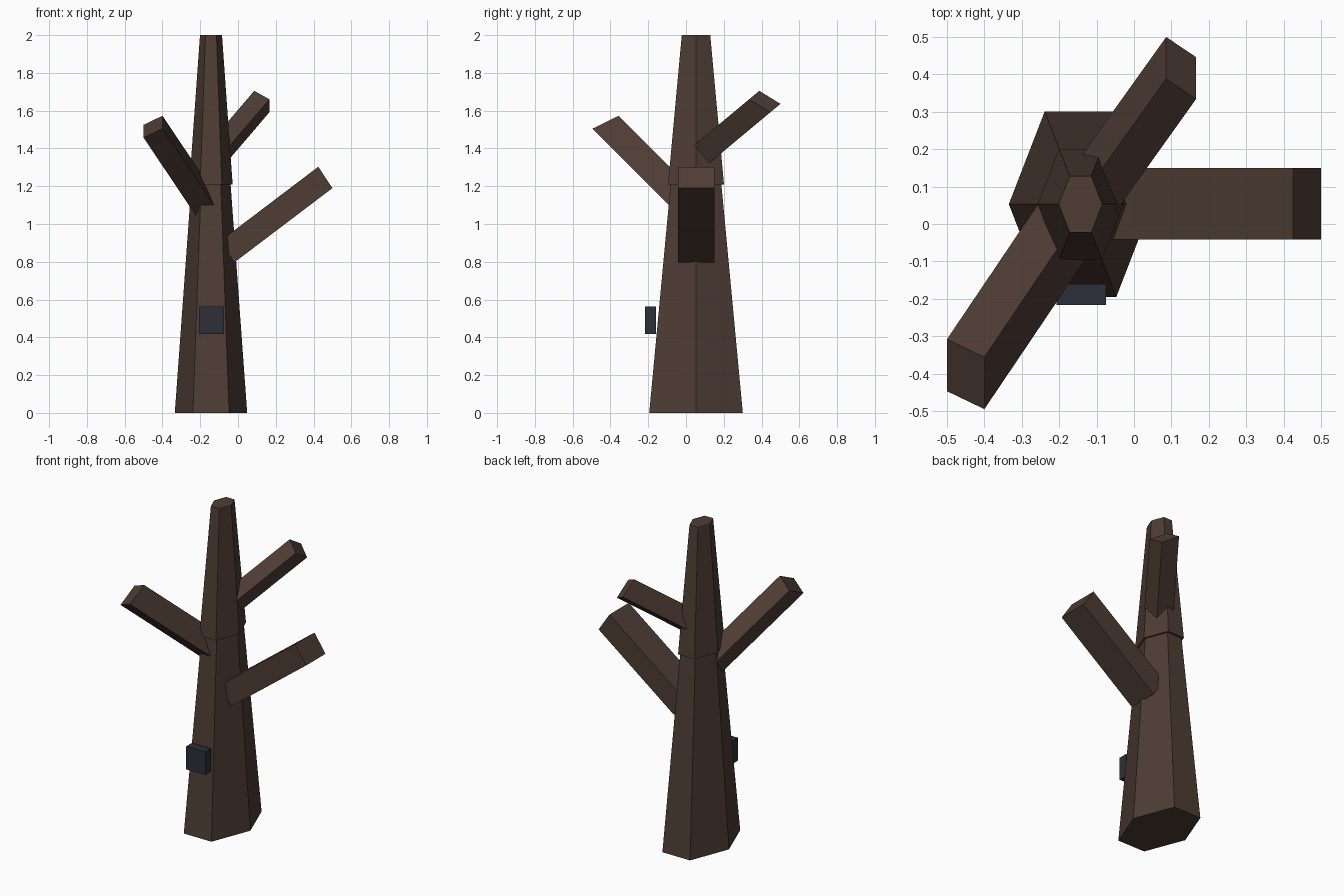
import bpy, bmesh, math
from mathutils import Vector

cube = bpy.data.objects.get("Cube")
if cube:
    bpy.data.objects.remove(cube, do_unlink=True)


def material(name, hex_code):
    def linear(c):
        return c / 12.92 if c <= 0.04045 else ((c + 0.055) / 1.055) ** 2.4
    rgb = [linear(int(hex_code[i:i + 2], 16) / 255) for i in (0, 2, 4)]
    mat = bpy.data.materials.new(name)
    mat.use_nodes = True
    mat.diffuse_color = (*rgb, 1)
    bsdf = mat.node_tree.nodes["Principled BSDF"]
    bsdf.inputs["Base Color"].default_value = (*rgb, 1)
    bsdf.inputs["Roughness"].default_value = 0.9
    return mat


def loft(name, bottom, top, mat):
    """Closed solid between two matching rings of points."""
    bm = bmesh.new()
    low = [bm.verts.new(p) for p in bottom]
    high = [bm.verts.new(p) for p in top]
    bm.faces.new(low)
    bm.faces.new(high)
    for i in range(len(low)):
        j = (i + 1) % len(low)
        bm.faces.new((low[i], low[j], high[j], high[i]))
    bmesh.ops.recalc_face_normals(bm, faces=bm.faces)
    mesh = bpy.data.meshes.new(name)
    bm.to_mesh(mesh)
    bm.free()
    mesh.materials.append(mat)
    obj = bpy.data.objects.new(name, mesh)
    bpy.context.collection.objects.link(obj)
    return obj


def hexagon(radius, z):
    """Trunk section, narrower across x than y."""
    return [Vector((-0.143 + 0.67 * radius * math.cos(i * math.pi / 3),
                    0.053 + radius * math.sin(i * math.pi / 3), z)) for i in range(6)]


def branch(name, corner, side_a, side_b, run):
    """Slanted prism: a tip parallelogram run back into the trunk."""
    c, a, b, r = map(Vector, (corner, side_a, side_b, run))
    tip = [c, c + a, c + a + b, c + b]
    return loft(name, [p + r for p in tip], tip, bark)


bark = material("dark brown bark", "4E3C34")
slate = material("dark slate", "2D2F39")

# Trunk in two tapered sections with a small ledge between them
loft("lower_trunk", hexagon(0.286, 0), hexagon(0.155, 1.21), bark)
loft("upper_trunk", hexagon(0.171, 1.21), hexagon(0.087, 2), bark)

# Bare cut branches
branch("left_branch", (0.425, -0.042, 1.303), (0.075, 0, -0.113), (0, 0.192, 0),
       (-0.52, 0, -0.394))
branch("front_branch", (-0.5, -0.308, 1.525), (0.1, -0.048, 0.048), (0, -0.139, -0.068),
       (0.3, 0.445, -0.447))
branch("back_branch", (0.086, 0.388, 1.705), (0.08, -0.054, -0.045), (0, 0.112, -0.069),
       (-0.25, -0.35, -0.292))

# Small box on the front of the trunk
bpy.ops.mesh.primitive_cube_add(size=1, location=(-0.141, -0.188, 0.49))
box = bpy.context.object
box.name = "trunk_box"
box.scale = (0.132, 0.056, 0.144)
box.data.materials.append(slate)
